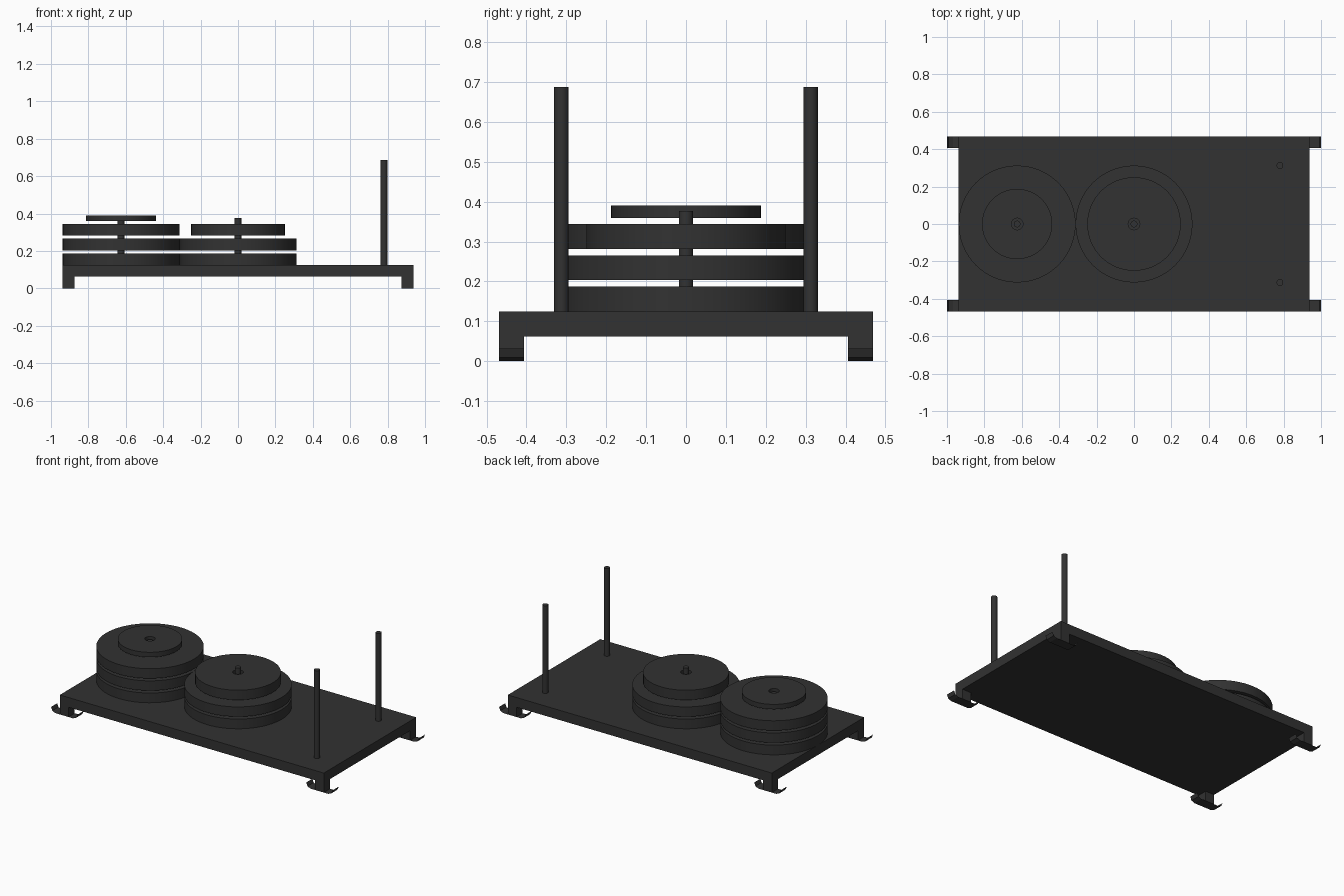
import bpy, bmesh
from math import sin, cos, pi

if "Cube" in bpy.data.objects:
    bpy.data.objects.remove(bpy.data.objects["Cube"])

black = bpy.data.materials.new("black_metal")
black.diffuse_color = (0.032, 0.032, 0.032, 1)
black.use_nodes = True
black.node_tree.nodes["Principled BSDF"].inputs["Base Color"].default_value = black.diffuse_color


def make(name, bm, loc=(0, 0, 0), smooth=False):
    me = bpy.data.meshes.new(name)
    bm.to_mesh(me)
    bm.free()
    ob = bpy.data.objects.new(name, me)
    ob.location = loc
    me.materials.append(black)
    bpy.context.collection.objects.link(ob)
    if smooth:
        bpy.ops.object.select_all(action='DESELECT')
        ob.select_set(True)
        bpy.context.view_layer.objects.active = ob
        bpy.ops.object.shade_smooth_by_angle(angle=0.6)
    return ob


def box(name, loc, size):
    bm = bmesh.new()
    bmesh.ops.create_cube(bm, size=1)
    bmesh.ops.scale(bm, vec=size, verts=bm.verts)
    return make(name, bm, loc)


def post(name, x, y, z0, z1, r=0.018):
    bm = bmesh.new()
    bmesh.ops.create_cone(bm, cap_ends=True, segments=32, radius1=r, radius2=r, depth=z1 - z0)
    return make(name, bm, (x, y, (z0 + z1) / 2), True)


def plate(name, x, z, r, h, hole=0.031, n=64):
    # ring of rectangular section, closed around the centre hole
    bm = bmesh.new()
    section = [(hole, 0), (r, 0), (r, h), (hole, h)]
    rings = [[bm.verts.new((p * cos(2 * pi * i / n), p * sin(2 * pi * i / n), q))
              for p, q in section] for i in range(n)]
    for i in range(n):
        a, b = rings[i], rings[(i + 1) % n]
        for j in range(4):
            k = (j + 1) % 4
            bm.faces.new((a[j], b[j], b[k], a[k]))
    bmesh.ops.recalc_face_normals(bm, faces=bm.faces)
    return make(name, bm, (x, 0, z), True)


def skid(name, x, y):
    # thin runner sheet with both ends turned up
    bm = bmesh.new()
    r, flat = 0.0313, 0.0625
    arc = [(flat + r * sin(a), r - r * cos(a)) for a in (0, pi / 4, pi / 2)]
    profile = [(-px, pz) for px, pz in reversed(arc)] + arc
    rows = [[bm.verts.new((px, s * 0.03125, pz)) for s in (-1, 1)] for px, pz in profile]
    for a, b in zip(rows, rows[1:]):
        bm.faces.new((a[0], b[0], b[1], a[1]))
    return make(name, bm, (x, y, 0))


# deck
box("deck", (0, 0, 0.09375), (1.875, 0.9375, 0.0625))

# legs and runners at the four corners
for sx, xn in ((-1, "left"), (1, "right")):
    for sy, yn in ((-1, "front"), (1, "back")):
        x, y = sx * 0.90625, sy * 0.4375
        box(f"leg_{yn}_{xn}", (x, y, 0.03125), (0.0625, 0.0625, 0.0625))
        skid(f"runner_{yn}_{xn}", x, y)

# push handles
for sy, yn in ((-1, "front"), (1, "back")):
    post(f"push_handle_{yn}", 0.78, sy * 0.3125, 0.12, 0.6875)

# loading pins with stacked weight plates (radius, thickness)
stacks = {
    "end": (-0.625, [(0.3125, 0.0625)] * 3 + [(0.1875, 0.0313)]),
    "middle": (0.0, [(0.3125, 0.0625)] * 2 + [(0.25, 0.0625)]),
}
for sname, (x, plates) in stacks.items():
    post(f"loading_pin_{sname}", x, 0, 0.12, 0.377)
    for i, (r, h) in enumerate(plates):
        plate(f"weight_plate_{sname}_{i + 1}", x, 0.125 + i * 0.0781, r, h)
